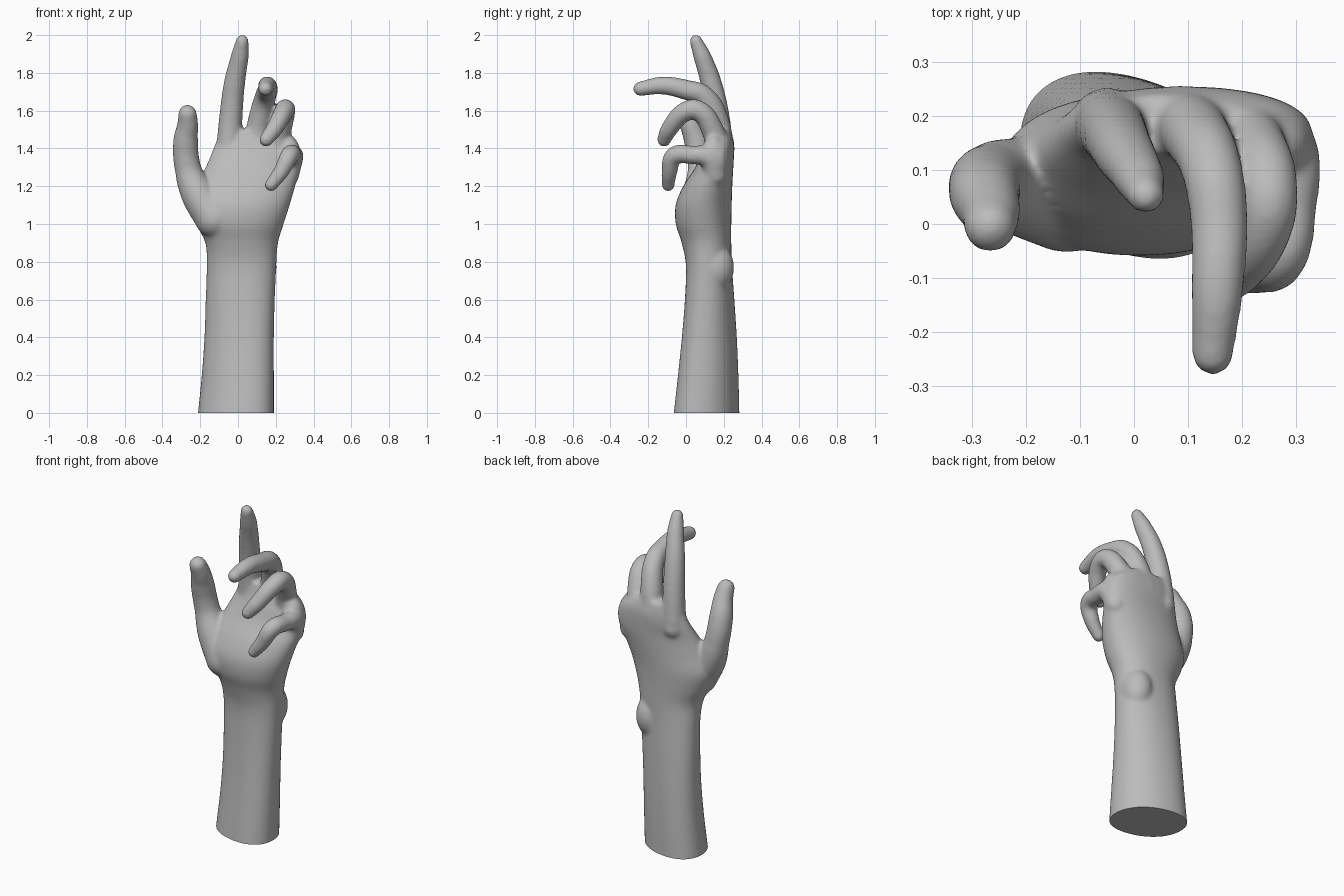
import bpy, bmesh, math
from mathutils import Vector, Matrix

cube = bpy.data.objects.get("Cube")
if cube:
    bpy.data.objects.remove(cube, do_unlink=True)

skin = bpy.data.materials.new("plain grey")
skin.use_nodes = True
GREY = (0.5, 0.5, 0.5, 1)
skin.diffuse_color = GREY
skin.node_tree.nodes["Principled BSDF"].inputs["Base Color"].default_value = GREY

body = bmesh.new()


def add_ball(centre, size):
    matrix = Matrix.Translation(centre) @ Matrix.Diagonal((*size, 1))
    bmesh.ops.create_uvsphere(body, u_segments=24, v_segments=14, radius=1, matrix=matrix)


def smooth_rows(rows, steps=6):
    """Pass a smooth curve through rows of numbers."""
    rows = [Vector(r) for r in rows]
    padded = [rows[0], *rows, rows[-1]]
    result = []
    for a, b, c, d in zip(padded, padded[1:], padded[2:], padded[3:]):
        for k in range(steps):
            t = k / steps
            result.append(b + 0.5 * t * ((c - a) + t * ((2 * a - 5 * b + 4 * c - d)
                                                        + t * (3 * (b - c) + d - a))))
    return result + [rows[-1]]


def add_loft(sections, sides=40):
    """Stack oval sections: z, x min, x max, y min, y max, sideways slope."""
    rings = []
    for z, x0, x1, y0, y1, slope in smooth_rows(sections):
        ring = []
        for i in range(sides):
            a = math.tau * i / sides
            c, s = (math.copysign(abs(f(a)) ** 0.92, f(a)) for f in (math.cos, math.sin))
            ring.append(body.verts.new(((x0 + x1) / 2 + c * (x1 - x0) / 2,
                                        (y0 + y1) / 2 + s * (y1 - y0) / 2 + slope * c, z)))
        rings.append(ring)
    for low, high in zip(rings, rings[1:]):
        for i in range(sides):
            j = (i + 1) % sides
            body.faces.new((low[i], low[j], high[j], high[i]))
    body.faces.new(rings[0][::-1])
    body.faces.new(rings[-1])


def add_digit(points):
    """Round tube through points (x, y, z, radius) with a domed tip."""
    curve = bpy.data.curves.new("digit path", "CURVE")
    curve.dimensions = "3D"
    curve.bevel_depth = 1
    curve.bevel_resolution = 6
    curve.resolution_u = 8
    curve.use_fill_caps = True
    spline = curve.splines.new("BEZIER")
    spline.bezier_points.add(len(points) - 1)
    for bp, (x, y, z, r) in zip(spline.bezier_points, points):
        bp.co = (x, y, z)
        bp.radius = r
        bp.handle_left_type = bp.handle_right_type = "AUTO"
    path = bpy.data.objects.new("digit path", curve)
    bpy.context.collection.objects.link(path)
    graph = bpy.context.evaluated_depsgraph_get()
    body.from_mesh(path.evaluated_get(graph).to_mesh())
    bpy.data.objects.remove(path, do_unlink=True)
    for x, y, z, r in (points[0], points[-1]):
        add_ball((x, y, z), (r, r, r))


# Forearm, wrist and palm
add_loft([
    (-0.1, -0.22, 0.19, -0.067, 0.281, -0.042),
    (0.0, -0.212, 0.19, -0.058, 0.276, -0.042),
    (0.2, -0.192, 0.19, -0.037, 0.272, -0.037),
    (0.4, -0.178, 0.19, -0.018, 0.265, -0.03),
    (0.6, -0.171, 0.195, -0.004, 0.254, -0.02),
    (0.78, -0.166, 0.203, 0.0, 0.243, -0.01),
    (0.9, -0.173, 0.212, -0.023, 0.24, 0),
    (1.0, -0.222, 0.242, -0.054, 0.24, 0),
    (1.1, -0.25, 0.274, -0.055, 0.242, 0),
    (1.2, -0.215, 0.303, -0.015, 0.245, 0.005),
    (1.3, -0.172, 0.328, 0.05, 0.25, 0.01),
    (1.38, -0.138, 0.328, 0.085, 0.255, 0),
    (1.44, -0.115, 0.29, 0.11, 0.252, 0),
    (1.5, -0.095, 0.21, 0.13, 0.238, 0),
])

# Thumb
add_digit([(-0.125, 0.05, 1.03, 0.104), (-0.212, 0.07, 1.16, 0.092), (-0.264, 0.08, 1.29, 0.071),
           (-0.277, 0.055, 1.44, 0.067), (-0.266, 0.02, 1.53, 0.056), (-0.267, -0.004, 1.583, 0.049)])
# Index finger
add_digit([(-0.05, 0.185, 1.36, 0.069), (-0.038, 0.17, 1.56, 0.063), (-0.018, 0.132, 1.75, 0.057),
           (0.01, 0.085, 1.89, 0.048), (0.022, 0.053, 1.968, 0.035)])
# Middle finger
add_digit([(0.085, 0.185, 1.36, 0.069), (0.115, 0.165, 1.55, 0.063), (0.147, 0.09, 1.68, 0.057),
           (0.158, 0.0, 1.71, 0.054), (0.155, -0.12, 1.733, 0.049), (0.146, -0.242, 1.716, 0.039)])
# Ring finger
add_digit([(0.19, 0.175, 1.36, 0.066), (0.225, 0.14, 1.5, 0.06), (0.25, 0.06, 1.603, 0.055),
           (0.245, 0.003, 1.598, 0.053), (0.19, -0.09, 1.5, 0.046), (0.149, -0.116, 1.446, 0.038)])
# Little finger
add_digit([(0.262, 0.155, 1.26, 0.062), (0.29, 0.12, 1.35, 0.056), (0.29, 0.03, 1.365, 0.049),
           (0.273, -0.06, 1.362, 0.05), (0.23, -0.087, 1.28, 0.043), (0.175, -0.094, 1.206, 0.035)])
# Knuckles and wrist bone
for x, y, z in ((-0.05, 0.183, 1.4), (0.085, 0.19, 1.4), (0.19, 0.175, 1.39), (0.27, 0.145, 1.35)):
    add_ball((x, y, z), (0.065, 0.068, 0.12))
add_ball((0.115, 0.155, 0.77), (0.09, 0.1, 0.13))

mesh = bpy.data.meshes.new("hand_and_forearm")
body.to_mesh(mesh)
body.free()
hand = bpy.data.objects.new("hand_and_forearm", mesh)
bpy.context.collection.objects.link(hand)

# Blend the parts into one skin
remesh = hand.modifiers.new("blend", "REMESH")
remesh.mode = "VOXEL"
remesh.voxel_size = 0.009
relax = hand.modifiers.new("relax", "SMOOTH")
relax.factor = 0.5
relax.iterations = 16
graph = bpy.context.evaluated_depsgraph_get()
bm = bmesh.new()
bm.from_mesh(hand.evaluated_get(graph).to_mesh())
hand.modifiers.clear()

# Flat cut at the foot of the forearm
bmesh.ops.bisect_plane(bm, geom=bm.verts[:] + bm.edges[:] + bm.faces[:],
                       plane_co=Vector(), plane_no=Vector((0, 0, 1)), clear_inner=True)
bmesh.ops.holes_fill(bm, edges=[e for e in bm.edges if e.is_boundary], sides=0)
bmesh.ops.recalc_face_normals(bm, faces=bm.faces[:])
bm.to_mesh(mesh)
bm.free()
mesh.materials.clear()
mesh.materials.append(skin)
bpy.context.view_layer.objects.active = hand
hand.select_set(True)
bpy.ops.object.shade_smooth_by_angle(angle=math.radians(50))
